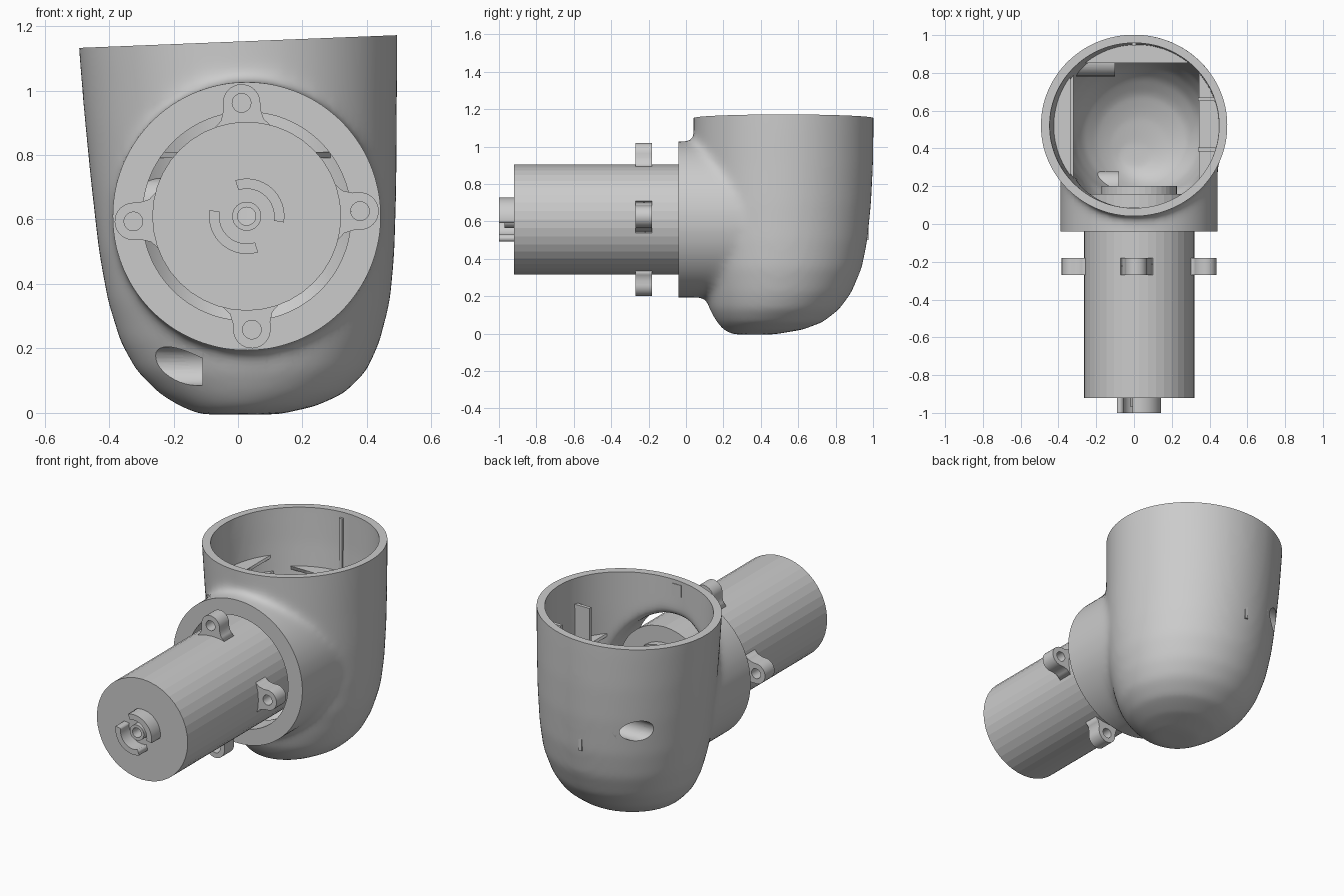
import bpy, bmesh, math
from mathutils import Matrix, Vector

if "Cube" in bpy.data.objects:
    bpy.data.objects.remove(bpy.data.objects["Cube"])

CX, CZ = 0.027, 0.61          # motor axis (runs along y)
TILT = math.radians(2.6)      # small roll of the whole assembly


def add(name, bm):
    bmesh.ops.recalc_face_normals(bm, faces=bm.faces[:])
    me = bpy.data.meshes.new(name)
    bm.to_mesh(me)
    bm.free()
    ob = bpy.data.objects.new(name, me)
    bpy.context.collection.objects.link(ob)
    return ob


def apply_mod(ob, kind, **props):
    m = ob.modifiers.new("m", kind)
    for k, v in props.items():
        setattr(m, k, v)
    bpy.context.view_layer.objects.active = ob
    bpy.ops.object.modifier_apply(modifier=m.name)


def boolean(ob, other, op):
    apply_mod(ob, 'BOOLEAN', object=other, operation=op, solver='EXACT')


def smooth(ob, angle):
    bpy.ops.object.select_all(action='DESELECT')
    ob.select_set(True)
    bpy.context.view_layer.objects.active = ob
    bpy.ops.object.shade_smooth_by_angle(angle=math.radians(angle))


def axis_cyl(bm, r, start, end, axis, segs=64):
    """Solid cylinder between two points along 'X' or 'Y'."""
    a, b = Vector(start), Vector(end)
    rot = Matrix.Rotation(math.pi / 2, 4, 'Y' if axis == 'X' else 'X')
    bmesh.ops.create_cone(bm, cap_ends=True, segments=segs, radius1=r, radius2=r,
                          depth=(b - a).length,
                          matrix=Matrix.Translation((a + b) / 2) @ rot)


def box(name, lo, hi):
    bm = bmesh.new()
    lo, hi = Vector(lo), Vector(hi)
    bmesh.ops.create_cube(bm, size=1, matrix=Matrix.Translation((lo + hi) / 2)
                          @ Matrix.Diagonal((*(hi - lo), 1)))
    return add(name, bm)


def plate(name, loops, thick, matrix):
    """Extruded flat outline; later loops are holes."""
    cu = bpy.data.curves.new(name, 'CURVE')
    cu.dimensions, cu.fill_mode, cu.extrude = '2D', 'BOTH', thick / 2
    for pts in loops:
        sp = cu.splines.new('POLY')
        sp.points.add(len(pts) - 1)
        for p, co in zip(sp.points, pts):
            p.co = (co[0], co[1], 0, 1)
        sp.use_cyclic_u = True
    tmp = bpy.data.objects.new("tmp", cu)
    me = bpy.data.meshes.new_from_object(tmp)
    bpy.data.objects.remove(tmp)
    me.transform(matrix)
    me.name = name
    ob = bpy.data.objects.new(name, me)
    bpy.context.collection.objects.link(ob)
    return ob


def arc(r, a0, a1, n, c=(0, 0)):
    return [(c[0] + r * math.cos(math.radians(a0 + (a1 - a0) * i / n)),
             c[1] + r * math.sin(math.radians(a0 + (a1 - a0) * i / n))) for i in range(n + 1)]


# Cup cross-sections: z, x min, x max, y min, y max
SECTIONS = [(-.005, -.12, .13, .25, .47), (.02, -.18, .24, .20, .62), (.06, -.245, .33, .165, .73),
            (.13, -.315, .40, .125, .82), (.22, -.365, .44, .10, .885), (.35, -.405, .473, .07, .94),
            (.5, -.432, .486, .05, .97), (.7, -.455, .492, .04, .99), (.9, -.475, .493, .04, 1.0),
            (1.1, -.492, .495, .04, 1.003), (1.4, -.51, .495, .04, 1.003)]


def elbow_solid(name, inset, neck_r):
    """Round-bottomed cup blended with a sideways neck."""
    bm = bmesh.new()
    n, rings = 64, []
    for z, x0, x1, y0, y1 in SECTIONS:
        rx, ry = (x1 - x0) / 2 - inset, (y1 - y0) / 2 - inset
        rings.append([bm.verts.new(((x0 + x1) / 2 + rx * math.cos(2 * math.pi * i / n),
                                    (y0 + y1) / 2 + ry * math.sin(2 * math.pi * i / n),
                                    z + inset)) for i in range(n)])
    for a, b in zip(rings, rings[1:]):
        for i in range(n):
            j = (i + 1) % n
            bm.faces.new((a[i], a[j], b[j], b[i]))
    bm.faces.new(rings[0][::-1])
    bm.faces.new(rings[-1])
    axis_cyl(bm, neck_r, (CX, -.22, CZ), (CX, .5, CZ), 'Y')
    ob = add(name, bm)
    apply_mod(ob, 'REMESH', mode='VOXEL', voxel_size=.02)
    apply_mod(ob, 'SMOOTH', factor=.5, iterations=14)
    return ob


# Housing: outer solid trimmed at the tilted rim and the neck face, then hollowed
housing = elbow_solid("elbow_housing", 0, .417)
bm = bmesh.new()
bm.from_mesh(housing.data)
for co, no in (((0, 0, 1.152), (-.04, 0, 1)), ((0, -.04, 0), (0, -1, 0))):
    cut = bmesh.ops.bisect_plane(bm, geom=bm.verts[:] + bm.edges[:] + bm.faces[:],
                                 plane_co=co, plane_no=no, clear_outer=True)
    edges = [e for e in cut['geom_cut'] if isinstance(e, bmesh.types.BMEdge)]
    bmesh.ops.holes_fill(bm, edges=edges, sides=0)
bmesh.ops.recalc_face_normals(bm, faces=bm.faces[:])
bm.to_mesh(housing.data)
bm.free()

# Screw sleeves and pockets running along x from the left side
pockets = []
sleeves = []
for i, (y, z, x_end) in enumerate(((.2, .145, -.08), (.86, .65, -.1))):
    bm = bmesh.new()
    axis_cyl(bm, .078, (-.7, y, z), (x_end, y, z), 'X', 32)
    sleeve = add(f"screw_sleeve_{i + 1}", bm)
    boolean(sleeve, housing, 'INTERSECT')
    bm = bmesh.new()
    axis_cyl(bm, .06, (-.8, y, z), (x_end - .03, y, z), 'X', 32)
    pocket = add("pocket_cutter", bm)
    boolean(sleeve, pocket, 'DIFFERENCE')
    sleeves.append(sleeve)
    pockets.append(pocket)

cavity = elbow_solid("cavity_cutter", .043, .325)
for cutter in [cavity] + pockets:
    boolean(housing, cutter, 'DIFFERENCE')
    bpy.data.objects.remove(cutter)
for ob in [housing] + sleeves:
    smooth(ob, 35)

# Ledges and ribs inside the cup
c = (0.012, .52)
for name, mid, half, z in (("left_ledge_low", 180, 43, .78), ("left_ledge_high", 180, 40, .87),
                           ("back_ledge", 90, 43, .8), ("right_ledge", 0, 43, .8)):
    plate(name, [arc(.455, mid - half, mid + half, 24, c)], .018,
          Matrix.Translation((0, 0, z)))
for i, y in enumerate((.395, .66)):
    box(f"right_rib_{i + 1}", (.34, y - .01, .78), (.455, y + .01, 1.02))
box("back_seam_strip", (-.01, .945, .5), (.01, .975, 1.12))
box("front_seam_strip", (-.03, .06, 1.06), (.03, .088, 1.13))

# Motor body with shaft bore: faceted lathe
bm = bmesh.new()
profile = [(.028, -.97), (.045, -.97), (.045, -.92), (.293, -.92),
           (.293, .16), (.2, .16), (.2, .2), (.028, .2)]
n = 40
rings = [[bm.verts.new((CX + r * math.cos(2 * math.pi * i / n), y,
                        CZ + r * math.sin(2 * math.pi * i / n))) for i in range(n)]
         for r, y in profile]
for k in range(len(rings)):
    a, b = rings[k], rings[(k + 1) % len(rings)]
    for i in range(n):
        bm.faces.new((a[i], a[(i + 1) % n], b[(i + 1) % n], b[i]))
add("motor_body", bm)


def on_axis(y, angle):
    """Plate plane facing the front, rolled about the motor axis."""
    return (Matrix.Translation((CX, y, CZ)) @ Matrix.Rotation(-angle, 4, 'Y')
            @ Matrix.Rotation(math.pi / 2, 4, 'X'))


# Mounting lugs around the motor
lug = ([(-.09, .275), (.09, .275), (.066, .30), (.058, .33)]
       + arc(.058, 0, 180, 16, (0, .352)) + [(-.058, .33), (-.066, .30)])
hole = arc(.029, 0, 345, 23, (0, .352))
for i in range(4):
    plate(f"mounting_lug_{i + 1}", [lug, hole], .088,
          on_axis(-.225, TILT + i * math.pi / 2))

# Split collar on the motor's front end
for i in range(2):
    seg = arc(.117, -12, 105, 16) + arc(.085, 105, -12, 16)
    plate(f"coupling_collar_{i + 1}", [seg], .08, on_axis(-.96, TILT + i * math.pi))
